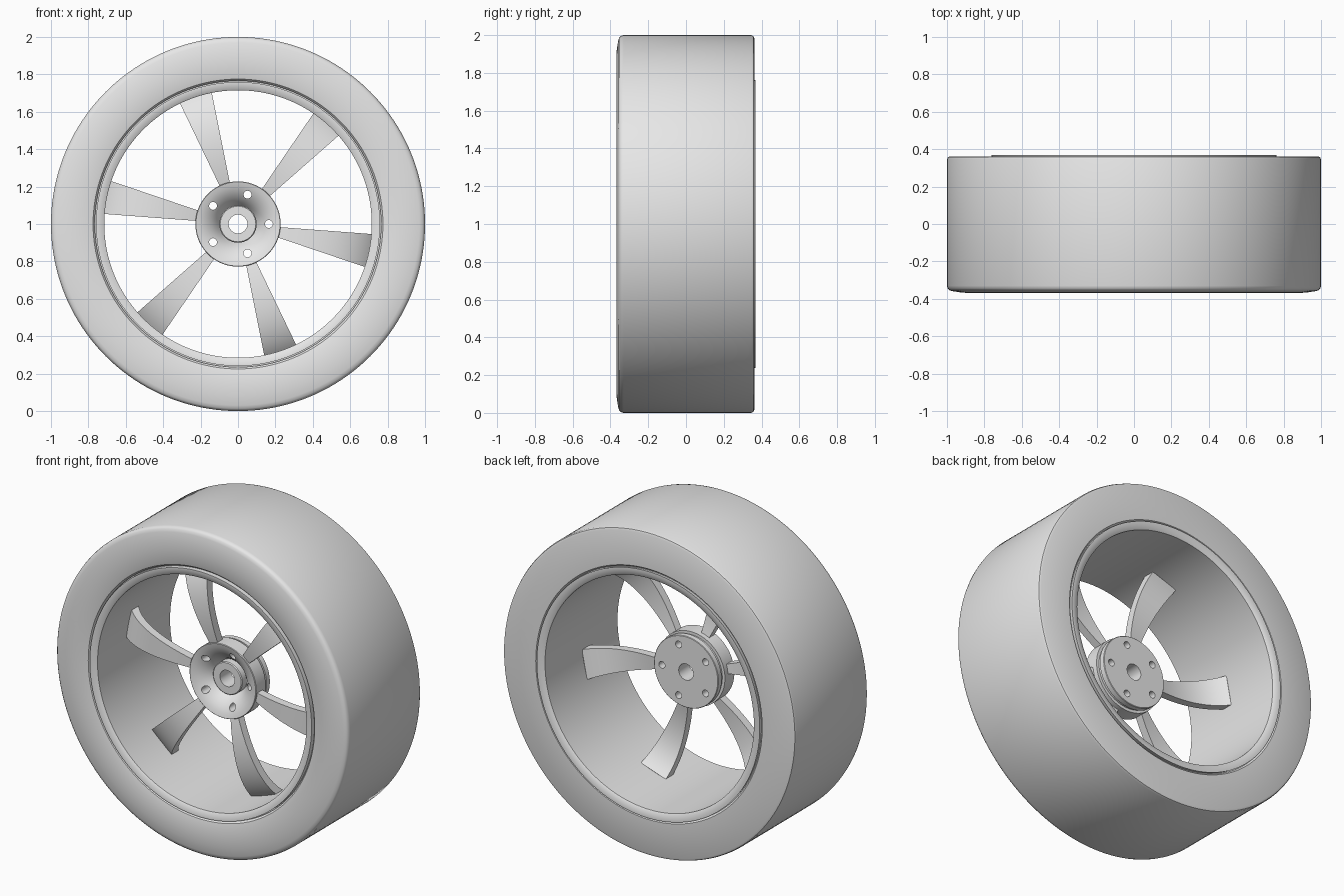
import bpy
import bmesh
from math import cos, sin, pi, radians
from mathutils import Vector

cube = bpy.data.objects.get("Cube")
if cube:
    bpy.data.objects.remove(cube, do_unlink=True)

grey = bpy.data.materials.new("plain grey")
grey.use_nodes = True
COLOUR = (0.8, 0.8, 0.8, 1)
grey.diffuse_color = COLOUR
grey.node_tree.nodes["Principled BSDF"].inputs["Base Color"].default_value = COLOUR


def polar(r, angle, y):
    """Point around the axle, which runs along y at z = 1."""
    return Vector((r * cos(angle), y, 1 + r * sin(angle)))


def finish(bm, name):
    bmesh.ops.recalc_face_normals(bm, faces=bm.faces)
    mesh = bpy.data.meshes.new(name)
    bm.to_mesh(mesh)
    bm.free()
    mesh.materials.append(grey)
    obj = bpy.data.objects.new(name, mesh)
    bpy.context.collection.objects.link(obj)
    return obj


def smooth(obj):
    bpy.ops.object.select_all(action='DESELECT')
    obj.select_set(True)
    bpy.context.view_layer.objects.active = obj
    bpy.ops.object.shade_smooth_by_angle(angle=radians(32))


def bridge(bm, rings, closed):
    """Join consecutive closed loops with quads."""
    count = len(rings)
    for i in range(count if closed else count - 1):
        a, b = rings[i], rings[(i + 1) % count]
        for j in range(len(a)):
            k = (j + 1) % len(a)
            bm.faces.new((a[j], a[k], b[k], b[j]))


def lathe(name, profile, steps):
    """Turn a closed (radius, y) profile around the axle."""
    bm = bmesh.new()
    rings = [[bm.verts.new(polar(r, 2 * pi * s / steps, y)) for r, y in profile]
             for s in range(steps)]
    bridge(bm, rings, True)
    return finish(bm, name)


# Tyre: slightly bulged front wall, flat back wall, softened shoulders
tyre = lathe("tyre", [
    (0.765, -0.345), (0.775, -0.357), (0.80, -0.363), (0.86, -0.369),
    (0.92, -0.367), (0.97, -0.359), (0.987, -0.354), (0.996, -0.345),
    (1.0, -0.33), (1.0, 0.345), (0.995, 0.357), (0.983, 0.362),
    (0.775, 0.362), (0.765, 0.35)], 160)
smooth(tyre)

# Rim barrel with a thin lip on both openings
rim = lathe("rim", [
    (0.715, -0.352), (0.722, -0.357), (0.75, -0.365), (0.759, -0.365),
    (0.759, -0.335), (0.766, -0.335), (0.766, 0.345), (0.758, 0.345),
    (0.763, 0.369), (0.75, 0.369), (0.722, 0.362), (0.715, 0.357)], 160)
smooth(rim)

# Hub: flared front dish around a bored boss, grooved back flange
hub = lathe("hub", [
    (0.05, -0.105), (0.095, -0.105), (0.1, -0.10), (0.1, -0.055),
    (0.115, -0.08), (0.14, -0.108), (0.17, -0.13), (0.2, -0.144),
    (0.225, -0.15), (0.228, -0.147), (0.228, -0.055), (0.21, -0.055),
    (0.21, -0.035), (0.22, -0.035), (0.22, -0.003), (0.217, 0), (0.05, 0)], 96)

# Bolt holes through the hub
for i in range(5):
    bpy.ops.mesh.primitive_cylinder_add(
        vertices=24, radius=0.021, depth=0.6,
        location=polar(0.165, i * 2 * pi / 5, 0), rotation=(pi / 2, 0, 0))
    cutter = bpy.context.object
    cutter.name = "bolt_hole_cutter"
    cutter.hide_render = True
    bpy.ops.object.select_all(action='DESELECT')
    bpy.context.view_layer.objects.active = hub
    hub.select_set(True)
    cut = hub.modifiers.new("bolt_hole", 'BOOLEAN')
    cut.operation = 'DIFFERENCE'
    cut.solver = 'EXACT'
    cut.object = cutter
    bpy.ops.object.modifier_apply(modifier=cut.name)
    bpy.data.objects.remove(cutter, do_unlink=True)
smooth(hub)

# Spokes: six wedge blades that arch forward, then sweep back to the rim
START, BEND, END = Vector((0.2, -0.105)), Vector((0.58, -0.19)), Vector((0.735, -0.02))
HALF_THICK = 0.025
HALF_ANGLE = radians(7.2)
STATIONS = 20


def spoke(name, centre):
    bm = bmesh.new()
    rings = []
    for i in range(STATIONS + 1):
        t = i / STATIONS
        mid = START * (1 - t) ** 2 + BEND * 2 * t * (1 - t) + END * t * t
        along = ((BEND - START) * (1 - t) + (END - BEND) * t).normalized()
        side = Vector((along.y, -along.x)) * HALF_THICK
        front, back = mid + side, mid - side
        low, high = centre - HALF_ANGLE, centre + HALF_ANGLE
        rings.append([bm.verts.new(polar(p.x, a, p.y)) for p, a in
                      ((front, low), (front, high), (back, high), (back, low))])
    bridge(bm, rings, False)
    bm.faces.new(rings[0])
    bm.faces.new(rings[-1])
    smooth(finish(bm, name))


for i in range(6):
    spoke(f"spoke_{i + 1}", radians(48.5 + 60 * i))
